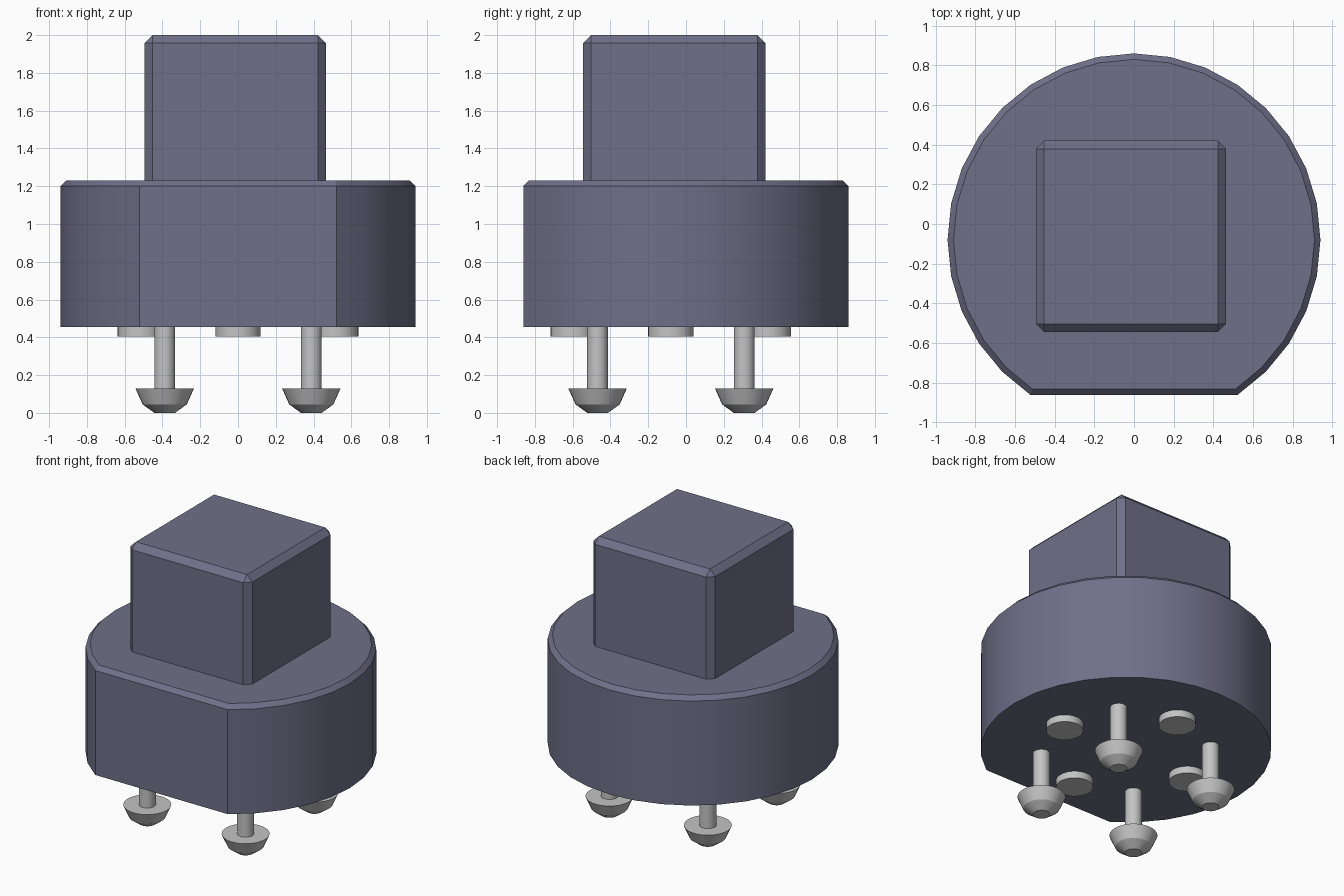
import bpy, bmesh, math

cube = bpy.data.objects.get("Cube")
if cube:
    bpy.data.objects.remove(cube, do_unlink=True)

CX, CY = 0.0, -0.08      # axis of the round body
BODY_BOTTOM, BODY_TOP = 0.455, 1.23


def material(name, rgb):
    m = bpy.data.materials.new(name)
    m.use_nodes = True
    m.diffuse_color = (*rgb, 1)
    m.node_tree.nodes["Principled BSDF"].inputs["Base Color"].default_value = (*rgb, 1)
    return m


slate = material("slate_plastic", (0.16, 0.16, 0.25))
steel = material("light_steel", (0.55, 0.55, 0.55))


def finish(name, bm, mat, loc=(0, 0, 0), angle=25):
    bmesh.ops.recalc_face_normals(bm, faces=bm.faces)
    me = bpy.data.meshes.new(name)
    bm.to_mesh(me)
    bm.free()
    me.materials.append(mat)
    ob = bpy.data.objects.new(name, me)
    ob.location = loc
    bpy.context.collection.objects.link(ob)
    bpy.ops.object.select_all(action='DESELECT')
    ob.select_set(True)
    bpy.context.view_layer.objects.active = ob
    bpy.ops.object.shade_smooth_by_angle(angle=math.radians(angle))
    return ob


def stack(rings):
    """Closed solid from matching rings of points, listed bottom to top."""
    bm = bmesh.new()
    loops = [[bm.verts.new(p) for p in ring] for ring in rings]
    n = len(loops[0])
    for a, b in zip(loops, loops[1:]):
        for i in range(n):
            j = (i + 1) % n
            bm.faces.new((a[i], a[j], b[j], b[i]))
    bm.faces.new(loops[0][::-1])
    bm.faces.new(loops[-1])
    return bm


def circle(r, z, n=32):
    return [(r * math.cos(2 * math.pi * i / n), r * math.sin(2 * math.pi * i / n), z)
            for i in range(n)]


def flat_circle(r, z, inset=0.0):
    """32-sided circle with the front cut off flat; the inset keeps the rim even."""
    flat_y = -0.94 * math.cos(math.radians(33.75)) + inset
    half = math.degrees(math.acos(-flat_y / r))
    angles = [-90 + half] + [-90 + 11.25 * k for k in range(4, 29)] + [270 - half]
    return [(r * math.cos(math.radians(a)), r * math.sin(math.radians(a)), z)
            for a in angles]


# Round body with a flat front and chamfered top rim
finish("round_body", stack([flat_circle(0.94, BODY_BOTTOM),
                            flat_circle(0.94, BODY_TOP - 0.03),
                            flat_circle(0.91, BODY_TOP, 0.03)]), slate, (CX, CY, 0))

# Square block on top, chamfered on its sides and top
bm = bmesh.new()
bmesh.ops.create_cube(bm, size=1)
bmesh.ops.scale(bm, vec=(0.96, 0.965, 2.0 - BODY_TOP), verts=bm.verts)
edges = [e for e in bm.edges if any(v.co.z > 0 for v in e.verts)]
bmesh.ops.bevel(bm, geom=edges, offset=0.042, segments=1, affect='EDGES')
finish("square_block", bm, slate, (-0.015, -0.0625, (2.0 + BODY_TOP) / 2))

# Four screws hanging from the underside, heads down
for side, sx in (("left", 1), ("right", -1)):
    for end, sy in (("back", 1), ("front", -1)):
        profile = [(0.055, 0), (0.117, 0.045), (0.155, 0.13),
                   (0.055, 0.13), (0.055, BODY_BOTTOM + 0.01)]
        finish(f"{end}_{side}_screw", stack([circle(r, z) for r, z in profile]),
               steel, (CX + 0.388 * sx, CY + 0.388 * sy, 0))

# Four round pads between the screws
for name, dx, dy in (("left", 1, 0), ("right", -1, 0), ("back", 0, 1), ("front", 0, -1)):
    finish(f"{name}_pad", stack([circle(0.12, 0.405), circle(0.12, BODY_BOTTOM + 0.01)]),
           steel, (CX + 0.517 * dx, CY + 0.517 * dy, 0))
